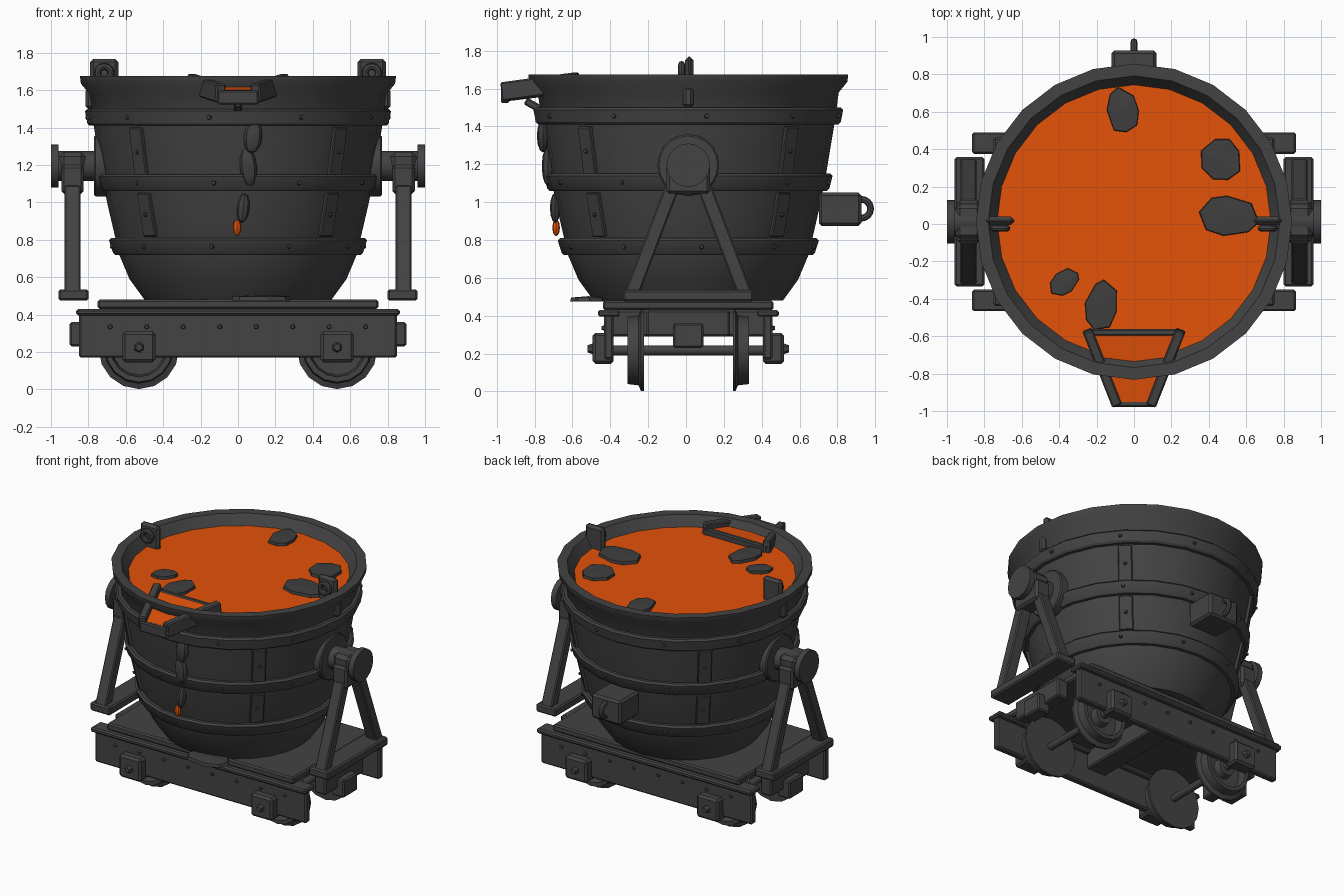
import bpy, bmesh, math, random
from mathutils import Vector, Matrix

if "Cube" in bpy.data.objects:
    bpy.data.objects.remove(bpy.data.objects["Cube"])
random.seed(4)
S = (1, -1)
SHIFT = Matrix.Translation((0, .012, 0))  # bucket axis sits slightly behind the origin


def material(name, c):
    m = bpy.data.materials.new(name)
    m.diffuse_color = (*c, 1)
    m.use_nodes = True
    m.node_tree.nodes["Principled BSDF"].inputs["Base Color"].default_value = m.diffuse_color
    return m


IRON = material("dark iron", (0.056, 0.056, 0.056))
SLAG = material("cooled slag", (0.05, 0.05, 0.05))
MELT = material("molten metal", (0.78, 0.085, 0.003))


def finish(name, bm, mat, bevel=0, smooth=False):
    bmesh.ops.recalc_face_normals(bm, faces=bm.faces)
    bm.transform(SHIFT)
    me = bpy.data.meshes.new(name)
    bm.to_mesh(me)
    bm.free()
    ob = bpy.data.objects.new(name, me)
    bpy.context.collection.objects.link(ob)
    me.materials.append(mat)
    if bevel:
        mod = ob.modifiers.new("bevel", 'BEVEL')
        mod.width, mod.segments = bevel, 1
    if smooth:
        bpy.context.view_layer.objects.active = ob
        ob.select_set(True)
        bpy.ops.object.shade_smooth_by_angle(angle=math.radians(32))
        ob.select_set(False)
    return ob


def box(name, lo, hi, mat=IRON, bevel=0.01):
    lo, hi = Vector(lo), Vector(hi)
    bm = bmesh.new()
    bmesh.ops.create_cube(bm, size=1)
    for v in bm.verts:
        v.co = (lo + hi) / 2 + v.co * (hi - lo)
    return finish(name, bm, mat, bevel)


def beam(name, a, b, w, h, mat=IRON, bevel=0.008):
    # bar from a to b, w is the level width, h the other one
    a, b = Vector(a), Vector(b)
    d = b - a
    bm = bmesh.new()
    bmesh.ops.create_cube(bm, size=1)
    rot = d.to_track_quat('Z', 'Y')
    for v in bm.verts:
        v.co = (a + b) / 2 + rot @ Vector((v.co.x * w, v.co.y * h, v.co.z * d.length))
    return finish(name, bm, mat, bevel)


def rod(name, a, b, r, segs=16, r2=None, mat=IRON, bevel=0):
    a, b = Vector(a), Vector(b)
    d = b - a
    m = Matrix.Translation((a + b) / 2) @ d.to_track_quat('Z', 'Y').to_matrix().to_4x4()
    bm = bmesh.new()
    bmesh.ops.create_cone(bm, cap_ends=True, segments=segs, radius1=r,
                          radius2=r if r2 is None else r2, depth=d.length, matrix=m)
    return finish(name, bm, mat, bevel, segs > 8)


def rivet(p, d, r=0.016, h=0.014):
    p, d = Vector(p), Vector(d).normalized()
    rod("rivet", p - d * 0.01, p + d * h, r, 6, r * 0.6)


def lathe(name, prof, mat, m=None, segs=24, closed=True):
    # turn an (r, z) profile about z
    bm = bmesh.new()
    rings = []
    for r, z in prof:
        if r == 0:
            rings.append([bm.verts.new((0, 0, z))] * segs)
        else:
            rings.append([bm.verts.new((r * math.cos(2 * math.pi * i / segs),
                                        r * math.sin(2 * math.pi * i / segs), z)) for i in range(segs)])
    pairs = list(zip(rings, rings[1:])) + ([(rings[-1], rings[0])] if closed else [])
    for p, q in pairs:
        for i in range(segs):
            j = (i + 1) % segs
            bm.faces.new(list(dict.fromkeys((p[i], p[j], q[j], q[i]))))
    if m:
        bm.transform(m)
    return finish(name, bm, mat, smooth=True)


def ring(name, centre, R, r, rot, segs=16):
    prof = [(R + r * math.cos(k * math.pi / 4), r * math.sin(k * math.pi / 4)) for k in range(8)]
    return lathe(name, prof, IRON, Matrix.Translation(centre) @ rot, segs)


def chunk(name, x, y, rx, ry, z0, z1, turn=0, mat=SLAG):
    # flat irregular slab
    bm = bmesh.new()
    n, low, top = 8, [], []
    for i in range(n):
        a = 2 * math.pi * i / n + random.uniform(-.15, .15)
        k = random.uniform(.97, 1.12)
        p = Matrix.Rotation(turn, 3, 'Z') @ Vector((rx * k * math.cos(a), ry * k * math.sin(a), 0))
        low.append(bm.verts.new((x + p.x, y + p.y, z0)))
        top.append(bm.verts.new((x + p.x * .95, y + p.y * .95, z1 - random.uniform(0.003, .008))))
    bm.faces.new(low)
    peak = bm.verts.new((x, y, z1))
    for i in range(n):
        j = (i + 1) % n
        bm.faces.new((low[i], low[j], top[j], top[i]))
        bm.faces.new((top[i], top[j], peak))
    return finish(name, bm, mat)


def blob(name, p, s, mat, tilt=0):
    bm = bmesh.new()
    bmesh.ops.create_uvsphere(bm, u_segments=8, v_segments=6, radius=1)
    bm.transform(Matrix.Translation(p) @ Matrix.Rotation(tilt, 4, 'Y') @ Matrix.Diagonal((*s, 1)))
    return finish(name, bm, mat, smooth=True)


# bucket shell
WALL = [(.50, .48), (.58, .59), (.635, .72), (.70, 1.0), (.728, 1.15), (.77, 1.4), (.795, 1.58)]


def radius(z):
    for (r0, z0), (r1, z1) in zip(WALL, WALL[1:]):
        if z <= z1:
            return r0 + (r1 - r0) * (z - z0) / (z1 - z0)
    return WALL[-1][0]


lathe("bucket_shell", [(0, .48)] + WALL + [(.84, 1.635), (.845, 1.675), (.78, 1.675), (.722, 1.59), (0, 1.58)],
      IRON, closed=False)
lathe("molten_surface", [(0, 1.585), (.725, 1.585), (.733, 1.605), (0, 1.605)], MELT, closed=False)

# hoops with rivets
for z0, z1, start in ((1.41, 1.5, -11), (1.06, 1.15, -10), (.72, .81, -12)):
    a, b = radius(z0), radius(z1)
    lathe("hoop", [(a - .02, z0), (a + .022, z0), (a + .034, z0 + .012),
                   (b + .034, z1 - .012), (b + .022, z1), (b - .02, z1)], IRON)
    for k in range(10):
        t = math.radians(start + 36 * k)
        d = Vector((math.sin(t), -math.cos(t), 0))
        rivet(d * ((a + b) / 2 + .029) + Vector((0, 0, (z0 + z1) / 2)), d)

# upright straps between hoops
for sx in S:
    for sy in S:
        d = Vector((sx, sy, 0)).normalized()
        for z0, z1 in ((.82, 1.05), (1.14, 1.4)):
            beam("strap", d * radius(z0) + Vector((0, 0, z0)), d * radius(z1) + Vector((0, 0, z1)), .092, .028, bevel=.005)
            zm = (z0 + z1) / 2
            rivet(d * (radius(zm) + .012) + Vector((0, 0, zm)), d)

# pouring spout
tray = bmesh.new()
corners = [(-.25, -.585), (.25, -.585), (.09, -.965), (-.09, -.965)]
for dz in (0, 1):
    for x, y in corners:
        top = 1.645 + (y + .59) * .12
        tray.verts.new((x, y, top if dz else top - .068))
tray.verts.ensure_lookup_table()
for f in ((0, 1, 2, 3), (4, 5, 6, 7), (0, 1, 5, 4), (1, 2, 6, 5), (2, 3, 7, 6), (3, 0, 4, 7)):
    tray.faces.new([tray.verts[i] for i in f])
spout = finish("spout_floor", tray, IRON)
spout.data.materials.append(MELT)
for f in spout.data.polygons:
    f.material_index = int(f.normal.z > .8)
for s in S:
    beam("spout_side", (s * .25, -.58, 1.637), (s * .092, -.98, 1.583), .055, .1)
beam("spout_inner_sill", (-.26, -.592, 1.615), (.26, -.592, 1.615), .035, .07)
beam("spout_lip", (-.11, -.968, 1.562), (.11, -.968, 1.562), .045, .075)
beam("spout_brace", (0, -.78, 1.49), (0, -.86, 1.535), .045, .04)

# cooled crust pieces on the melt
for x, y, rx, ry, t in ((-.06, .595, .088, .12, .1), (.465, .335, .11, .115, .3), (.51, .03, .155, .11, -.1),
                        (-.37, -.325, .085, .06, .7), (-.175, -.445, .09, .135, -.2)):
    chunk("crust_piece", x, y, rx, ry, 1.595, 1.63, t)

# drips on the front and spill on the deck
blob("slag_drip", (.08, -.768, 1.35), (.05, .032, .088), SLAG, .1)
blob("slag_drip", (.055, -.742, 1.19), (.046, .032, .105), SLAG, -.1)
blob("slag_drip", (.028, -.703, .97), (.034, .028, .08), SLAG, .1)
blob("hot_drip", (-.005, -.698, .865), (.023, .02, .045), MELT)
chunk("slag_spill", .13, -.53, .15, .095, .475, .503, .1)

# lifting eyes on the rim
for s in S:
    box("lifting_lug", (s * .715 - .075, -.017, 1.57), (s * .715 + .075, .028, 1.768), bevel=.018)
    ring("lifting_eye", (s * .715, -.035, 1.692), .036, .018, Matrix.Rotation(math.pi / 2, 4, 'X'), 12)
    box("lug_tail", (s * .79 - .025, -.028, 1.5), (s * .79 + .025, .028, 1.61), bevel=.015)

# rear tipping block with ring
box("tipping_block", (-.12, .69, .875), (.12, .915, 1.05), bevel=.015)
ring("tipping_ring", (0, .913, .965), .05, .018, Matrix.Rotation(math.pi / 2, 4, 'Y'))

# trunnions, bearings and support frames
for s in S:
    rod("trunnion_flange", (s * .66, 0, 1.195), (s * .77, 0, 1.195), .163, 20, bevel=.008)
    rod("trunnion_shaft", (s * .7, 0, 1.195), (s * .98, 0, 1.195), .08)
    rod("trunnion_cap", (s * .96, 0, 1.195), (s, 0, 1.195), .115)
    box("bearing_block", (s * .885 - .06, -.115, 1.045), (s * .885 + .06, .115, 1.2), bevel=.015)
    box("bearing_cap", (s * .885 - .07, -.095, 1.17), (s * .885 + .07, .095, 1.27), bevel=.025)
    for t in S:
        beam("frame_leg", (s * .885, t * .085, 1.08), (s * .885, t * .305, .5), .085, .075)
    box("frame_foot", (s * .88 - .08, -.345, .475), (s * .88 + .08, .345, .535))

# deck and chassis
box("deck", (-.75, -.45, .43), (.75, .45, .48))
box("cross_member", (-.08, -.41, .29), (.08, .41, .43))
for s in S:
    box("end_beam", (s * .805 - .045, -.22, .29), (s * .805 + .045, .22, .43))
    box("buffer", (s * .85 - .05, -.08, .23), (s * .85 + .05, .08, .36))
    box("side_beam", (-.85, s * .42 - .025, .17), (.85, s * .42 + .025, .41))
    box("beam_flange", (-.865, s * .42 - .058, .395), (.865, s * .42 + .058, .43))
    for k in range(8):
        rivet((-.683 + k * .195, s * .445, .335), (0, s, 0))

# wheels, axles and axle boxes
wheel = [(.025, .235), (.215, .235), (.215, .25), (.185, .262), (.178, .32), (.15, .32),
         (.14, .265), (.07, .262), (.06, .31), (.025, .31)]
for sx in S:
    x = sx * .53
    rod("axle", (x, -.45, .217), (x, .45, .217), .026, 12)
    for s in S:
        lathe("wheel", wheel, IRON, Matrix.Translation((x, 0, .217)) @ Matrix.Rotation(-s * math.pi / 2, 4, 'X'), 16)
        box("axle_box", (x - .088, s * .45 - .055, .145), (x + .088, s * .45 + .055, .31), bevel=.015)
        rivet((x, s * .503, .225), (0, s, 0), .032, .028)
